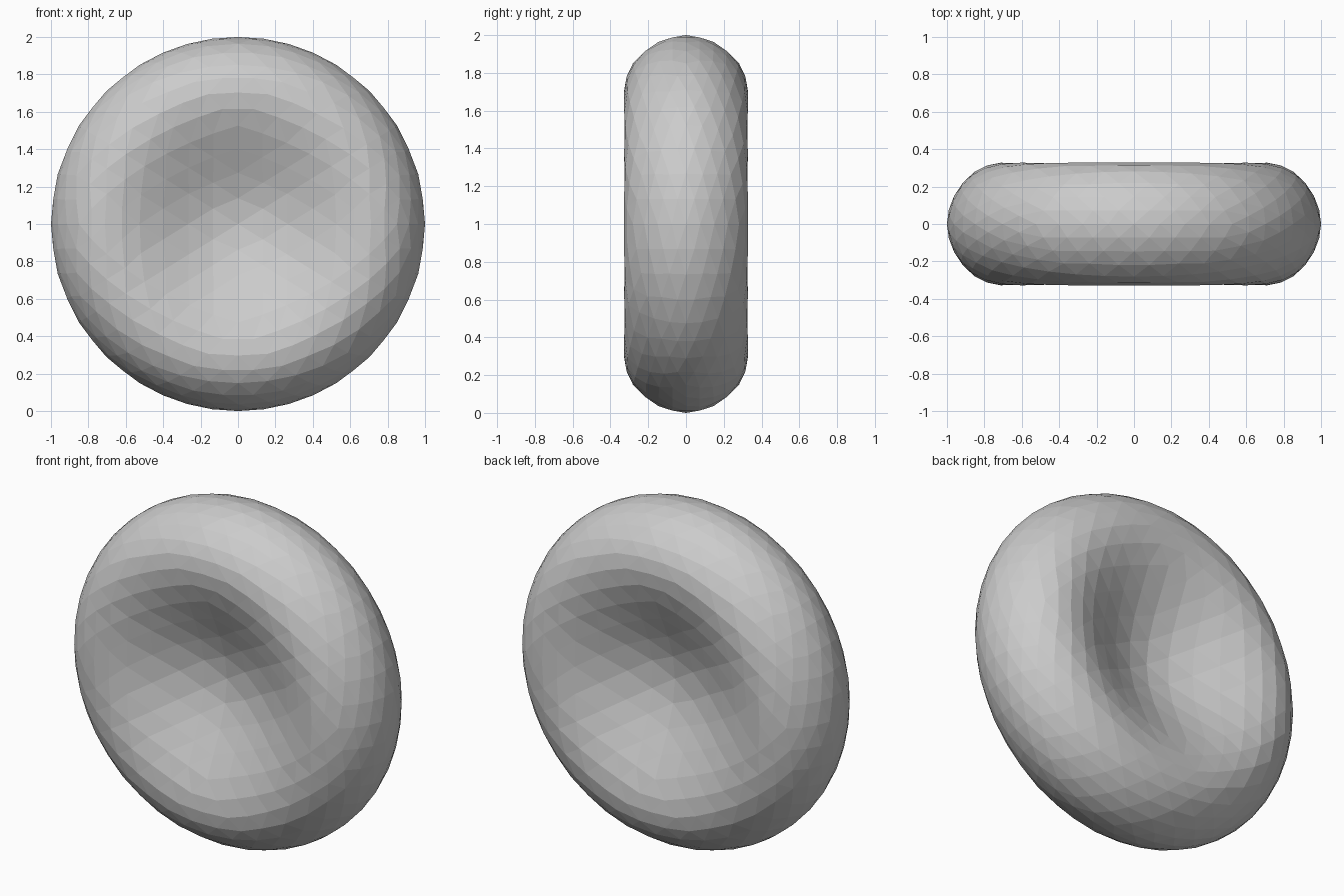
import bpy, bmesh

if "Cube" in bpy.data.objects:
    bpy.data.objects.remove(bpy.data.objects["Cube"])

# Faceted sphere: icosahedron from three golden rectangles, subdivided
PHI = (1 + 5 ** 0.5) / 2
bm = bmesh.new()
for a in (-1, 1):
    for b in (-PHI, PHI):
        for co in ((0, b, a), (a, 0, b), (b, a, 0)):
            bm.verts.new(co)
bmesh.ops.convex_hull(bm, input=bm.verts[:])
for level in range(3):
    bmesh.ops.subdivide_edges(bm, edges=bm.edges[:], cuts=1, use_grid_fill=True)
    for v in bm.verts:
        v.co.normalize()

# Flatten along y into a dimpled disc, standing on its rim
for v in bm.verts:
    q = (v.co.x ** 2 + v.co.z ** 2) / 4
    v.co.y *= 2 * (0.0518 + 2.0026 * q - 4.491 * q * q)
    v.co.z += 1

bmesh.ops.recalc_face_normals(bm, faces=bm.faces[:])
mesh = bpy.data.meshes.new("biconcave_disc")
bm.to_mesh(mesh)
bm.free()
disc = bpy.data.objects.new("biconcave_disc", mesh)
bpy.context.collection.objects.link(disc)
